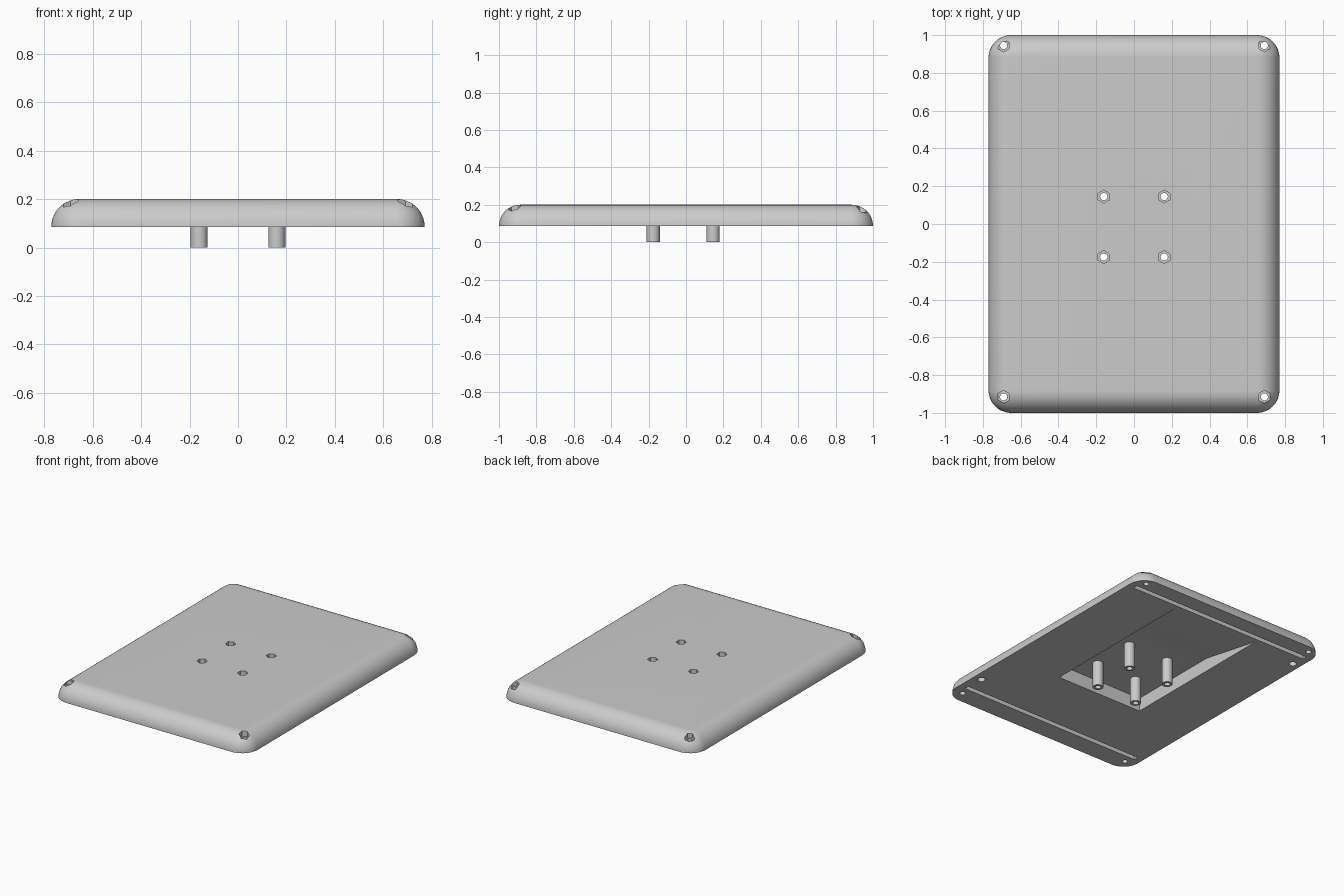
import bpy, bmesh
from math import cos, sin, pi, radians

if "Cube" in bpy.data.objects:
    bpy.data.objects.remove(bpy.data.objects["Cube"])

grey = bpy.data.materials.new("plain grey")
grey.use_nodes = True
grey.diffuse_color = (0.6, 0.6, 0.6, 1)
grey.node_tree.nodes["Principled BSDF"].inputs["Base Color"].default_value = grey.diffuse_color

HALF_X, HALF_Y, BASE, TOP, FLOOR = 0.77, 1.0, 0.085, 0.2, 0.18
BOSSES = [(x, y) for x in (-0.16, 0.16) for y in (-0.175, 0.145)]
CORNERS = [(x, y) for x in (-0.69, 0.69) for y in (-0.915, 0.945)]


def finish(name, bm):
    bmesh.ops.recalc_face_normals(bm, faces=bm.faces)
    mesh = bpy.data.meshes.new(name)
    bm.to_mesh(mesh)
    bm.free()
    obj = bpy.data.objects.new(name, mesh)
    bpy.context.collection.objects.link(obj)
    mesh.materials.append(grey)
    return obj


def loft(bm, rings):
    """Skin closed rings of points and cap both ends."""
    rows = [[bm.verts.new(p) for p in ring] for ring in rings]
    n = len(rows[0])
    for a, b in zip(rows, rows[1:]):
        for i in range(n):
            j = (i + 1) % n
            bm.faces.new((a[i], a[j], b[j], b[i]))
    bm.faces.new(rows[0])
    bm.faces.new(rows[-1])


def prism(bm, x, y, r, z0, z1, sides):
    def ring(z):
        return [(x + r * sin(2 * pi * i / sides), y + r * cos(2 * pi * i / sides), z)
                for i in range(sides)]
    loft(bm, [ring(z0), ring(z1)])


def prisms(name, centres, r, z0, z1, sides=32):
    bm = bmesh.new()
    for x, y in centres:
        prism(bm, x, y, r, z0, z1, sides)
    return finish(name, bm)


def rounded_ring(inset, z, radius=0.12, steps=12):
    r = radius - inset
    pts = []
    for k, (sx, sy) in enumerate([(1, 1), (-1, 1), (-1, -1), (1, -1)]):
        for i in range(steps + 1):
            a = (k + i / steps) * pi / 2
            pts.append((sx * (HALF_X - radius) + r * cos(a),
                        sy * (HALF_Y - radius) + r * sin(a), z))
    return pts


def cut(obj, cutter):
    mod = obj.modifiers.new("cut", 'BOOLEAN')
    mod.operation, mod.solver, mod.object = 'DIFFERENCE', 'EXACT', cutter
    bpy.context.view_layer.objects.active = obj
    bpy.ops.object.modifier_apply(modifier=mod.name)


# Shell with quarter-round upper edge
bm = bmesh.new()
edge = TOP - BASE
loft(bm, [rounded_ring(edge * (1 - cos(a)), BASE + edge * sin(a))
          for a in [i * pi / 32 for i in range(17)]])
shell = finish("shell", bm)

# Standoff tubes
standoffs = prisms("standoffs", BOSSES, 0.035, 0, FLOOR)

# Underside pocket with a ramp at the back
bm = bmesh.new()
outline = [(-0.35, 0), (-0.35, FLOOR), (0.33, FLOOR), (0.83, BASE), (0.83, 0)]
loft(bm, [[(x, y, z) for y, z in outline] for x in (-0.34, 0.34)])
pocket = finish("pocket_cutter", bm)

# Cross grooves near the two ends
bm = bmesh.new()
for y in (-0.84, 0.87):
    loft(bm, [[(sx * 0.72, y + sy * 0.017, z) for sx, sy in
               [(1, 1), (-1, 1), (-1, -1), (1, -1)]] for z in (0, BASE + 0.04)])
grooves = finish("groove_cutter", bm)

# Nut recesses, screw holes and two blind locating holes
nuts = prisms("nut_cutter", BOSSES + CORNERS, 0.034, 0.16, 0.3, 6)
holes = prisms("hole_cutter", BOSSES + CORNERS, 0.019, -0.1, 0.3, 24)
blind = prisms("blind_cutter", [(0.71, -0.7), (-0.71, 0.76)], 0.025, 0, BASE + 0.03, 24)

for cutter in (pocket, grooves, nuts, holes, blind):
    cut(shell, cutter)
for cutter in (nuts, holes):
    cut(standoffs, cutter)
for cutter in (pocket, grooves, nuts, holes, blind):
    bpy.data.objects.remove(cutter)

# Smooth the curves, keep the edges sharp
for obj in (shell, standoffs):
    bpy.ops.object.select_all(action='DESELECT')
    obj.select_set(True)
    bpy.context.view_layer.objects.active = obj
    bpy.ops.object.shade_smooth_by_angle(angle=radians(30))
